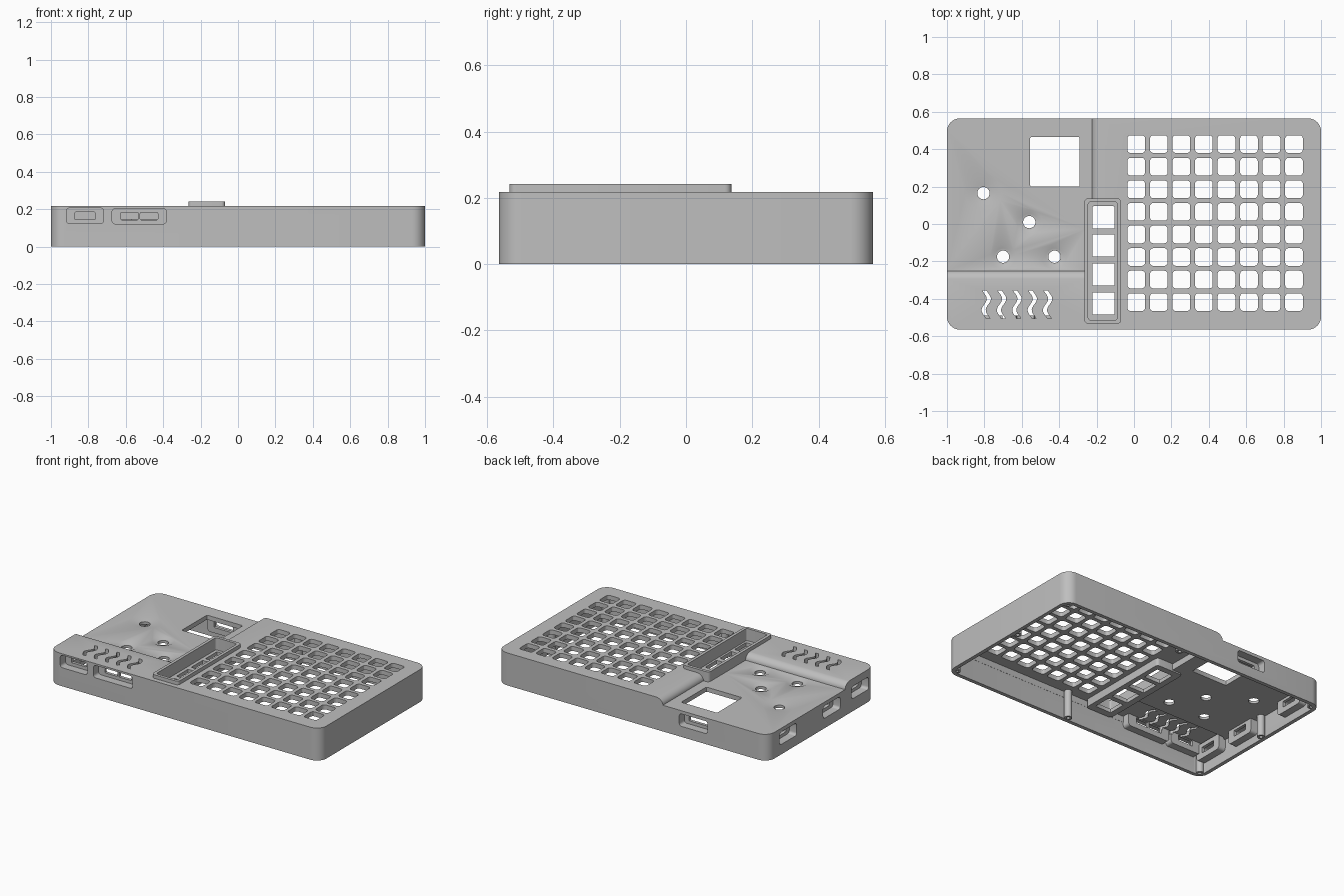
import bpy, bmesh, math

if "Cube" in bpy.data.objects:
    bpy.data.objects.remove(bpy.data.objects["Cube"])

TOP, LOW, SKIN, WALL = 0.217, 0.175, 0.03, 0.025
HX, HY = 1.0, 0.565

grey = bpy.data.materials.new("plain grey")
grey.diffuse_color = (0.52, 0.52, 0.52, 1)
grey.use_nodes = True
grey.node_tree.nodes["Principled BSDF"].inputs["Base Color"].default_value = grey.diffuse_color


def rrect(cx, cy, w, h, r, seg=5):
    """Rounded rectangle outline."""
    pts = []
    for i, (sx, sy) in enumerate([(1, 1), (-1, 1), (-1, -1), (1, -1)]):
        for k in range(seg + 1):
            a = math.pi / 2 * (i + k / seg)
            pts.append((cx + sx * (w / 2 - r) + r * math.cos(a),
                        cy + sy * (h / 2 - r) + r * math.sin(a)))
    return pts


def circle(cx, cy, r, n=24):
    return [(cx + r * math.cos(2 * math.pi * k / n),
             cy + r * math.sin(2 * math.pi * k / n)) for k in range(n)]


def loft(bm, rings):
    """Closed solid through rings of 3D points."""
    vs = [[bm.verts.new(p) for p in ring] for ring in rings]
    n = len(vs[0])
    for a, b in zip(vs, vs[1:]):
        for i in range(n):
            bm.faces.new((a[i], a[(i + 1) % n], b[(i + 1) % n], b[i]))
    bm.faces.new(vs[0][::-1])
    bm.faces.new(vs[-1])


def prism(pts, w0, w1, place=lambda u, v, w: (u, v, w), bm=None):
    bm = bm or bmesh.new()
    loft(bm, [[place(u, v, w) for u, v in pts] for w in (w0, w1)])
    return bm


def make(name, bm):
    bmesh.ops.recalc_face_normals(bm, faces=bm.faces)
    me = bpy.data.meshes.new(name)
    bm.to_mesh(me)
    bm.free()
    me.materials.append(grey)
    ob = bpy.data.objects.new(name, me)
    bpy.context.collection.objects.link(ob)
    return ob


def measure(me):
    """Volume and bounding box of a mesh."""
    bm = bmesh.new()
    bm.from_mesh(me)
    vol = bm.calc_volume(signed=True)
    bm.free()
    box = [f(v.co[i] for v in me.vertices) for i in range(3) for f in (min, max)] if me.vertices else [9] * 6
    return vol, box


def boolean(ob, bm, op='DIFFERENCE'):
    """Apply one boolean, keeping the first solver result that is sound."""
    tool = make("cutter", bm)
    tool.hide_render = True
    v0, box0 = measure(ob.data)
    vt, _ = measure(tool.data)
    for solver in ('MANIFOLD', 'EXACT', 'FLOAT'):
        m = ob.modifiers.new("cut", 'BOOLEAN')
        m.operation, m.object, m.solver = op, tool, solver
        bpy.context.view_layer.update()
        dg = bpy.context.evaluated_depsgraph_get()
        me = bpy.data.meshes.new_from_object(ob.evaluated_get(dg))
        ob.modifiers.clear()
        v1, box1 = measure(me)
        gain = v1 - v0 if op == 'UNION' else v0 - v1
        same = max(abs(a - b) for a, b in zip(box0, box1)) < 0.002
        if same and v1 > 0 and 1e-8 < gain < abs(vt) * 1.02:
            ob.data = me
            break
    bpy.data.objects.remove(tool)


def smooth(ob):
    bpy.ops.object.select_all(action='DESELECT')
    ob.select_set(True)
    bpy.context.view_layer.objects.active = ob
    bpy.ops.object.shade_smooth_by_angle(angle=math.radians(30))


# Outer shell
case = make("case_shell", prism(rrect(0, 0, 2 * HX, 2 * HY, 0.07, 8), 0, TOP))

# Lowered corner with a rounded step along its two inner sides
bm, rings = bmesh.new(), []
for k in range(9):
    t = math.pi / 2 * k / 8
    d = 0.055 * (1 - math.cos(t))
    z = LOW + (TOP - LOW + 0.001) * math.sin(t)
    x, y = -0.225 + d, -0.25 - d
    rings.append([(-1.2, y, z), (x, y, z), (x, 0.8, z), (-1.2, 0.8, z)])
rings.append([(p[0], p[1], 0.4) for p in rings[-1]])
loft(bm, rings)
boolean(case, bm)

# Hollow interior, open underneath, higher on the right and along the front
ix, iy = HX - WALL, HY - WALL
boolean(case, prism(rrect(0, 0, 2 * ix, 2 * iy, 0.05, 8), -0.1, LOW - SKIN))
ix, iy = ix - 0.001, iy - 0.001
boolean(case, prism(rrect((ix - 0.19) / 2, 0, ix + 0.19, 2 * iy, 0.05, 8), 0.1, TOP - SKIN))
boolean(case, prism(rrect(-0.4, (-iy - 0.285) / 2, 2 * (ix - 0.4), iy - 0.285, 0.05, 8), 0.09, TOP - SKIN - 0.0005))

# Wall placements: u along the wall, v height, w depth inward
front = lambda u, v, w: (u, -HY + w, v)
back = lambda u, v, w: (u, HY - w, v)
left = lambda u, v, w: (-HX + w, u, v)

# Ports: wall, centre along wall, centre height, width, slots (offset, width)
ports = [
    (front, -0.818, 0.165, 0.20, [(0, 0.11)]),
    (front, -0.528, 0.163, 0.29, [(-0.052, 0.094), (0.052, 0.094)]),
    (left, -0.41, 0.125, 0.18, [(0, 0.11)]),
    (left, -0.11, 0.108, 0.18, [(0, 0.11)]),
    (left, 0.35, 0.108, 0.18, [(0, 0.11)]),
    (back, -0.45, 0.112, 0.21, [(0, 0.14)]),
]
H = 0.083
for place, u, v, w, _ in ports:
    boolean(case, prism(rrect(u, v - 0.004, w + 0.03, H + 0.022, 0.02), 0.012, 0.075, place), 'UNION')
for place, u, v, w, holes in ports:
    boolean(case, prism(rrect(u, v, w, H, 0.018), -0.05, 0.055, place))
    for du, sw in holes:
        boolean(case, prism(rrect(u + du, v, sw, 0.04, 0.006, 2), 0.03, 0.12, place))

# Grid of button openings
bm = bmesh.new()
for i in range(8):
    for j in range(8):
        prism(rrect(0.012 + i * 0.1205, 0.427 - j * 0.1207, 0.095, 0.095, 0.018, 3), 0.12, 0.4, bm=bm)
boolean(case, bm)

# Display window and tray opening
boolean(case, prism(rrect(-0.423, 0.333, 0.265, 0.265, 0.008, 2), 0.1, 0.4))
boolean(case, prism(rrect(-0.167, -0.198, 0.18, 0.65, 0.02), 0.1, 0.4))

# Wavy vents
bm = bmesh.new()
ys = [-0.505 + 0.15 * k / 16 for k in range(17)]
for c in range(5):
    mid = [(-0.79 + c * 0.082 + 0.014 * math.sin(2 * math.pi * (y + 0.43) / 0.12), y) for y in ys]
    prism([(x - 0.011, y) for x, y in mid] + [(x + 0.011, y) for x, y in mid[::-1]], 0.17, 0.4, bm=bm)
boolean(case, bm)

# Control holes with shallow dishes
for x, y, r in [(-0.805, 0.165, 0.1), (-0.56, 0.01, 0.068), (-0.70, -0.175, 0.068), (-0.425, -0.175, 0.068)]:
    bm = bmesh.new()
    rings = [(0.033, LOW - 0.012), (0.045, LOW - 0.011), (r, LOW + 0.0005), (r + 0.001, LOW + 0.03)]
    loft(bm, [[(px, py, z) for px, py in circle(x, y, q, 32)] for q, z in rings])
    boolean(case, bm)
    boolean(case, prism(circle(x, y, 0.033), 0.1, 0.3))
smooth(case)

# Raised tray with four square openings
tray = make("pad_tray", prism(rrect(-0.167, -0.198, 0.196, 0.67, 0.02), 0.135, 0.241))
boolean(tray, prism(rrect(-0.167, -0.198, 0.156, 0.63, 0.012), 0.16, 0.4))
for y in (0.035, -0.115, -0.27, -0.425):
    boolean(tray, prism(rrect(-0.163, y, 0.12, 0.12, 0.006, 2), 0.0, 0.2))
smooth(tray)

# Hollow screw posts inside the walls
bm, pilots = bmesh.new(), bmesh.new()
px, py = HX - 0.042, HY - 0.042
for x, y in [(px, py), (-px, py), (px, -py), (-px, -py), (0.08, py), (0.08, -py), (px, 0.05), (-px, 0.05)]:
    prism(circle(x, y, 0.024, 16), 0.002, (LOW if x < 0 and y > -0.3 else TOP) - 0.015, bm=bm)
    prism(circle(x, y, 0.012, 12), -0.1, 0.1, bm=pilots)
posts = make("screw_posts", bm)
boolean(posts, pilots)
smooth(posts)
